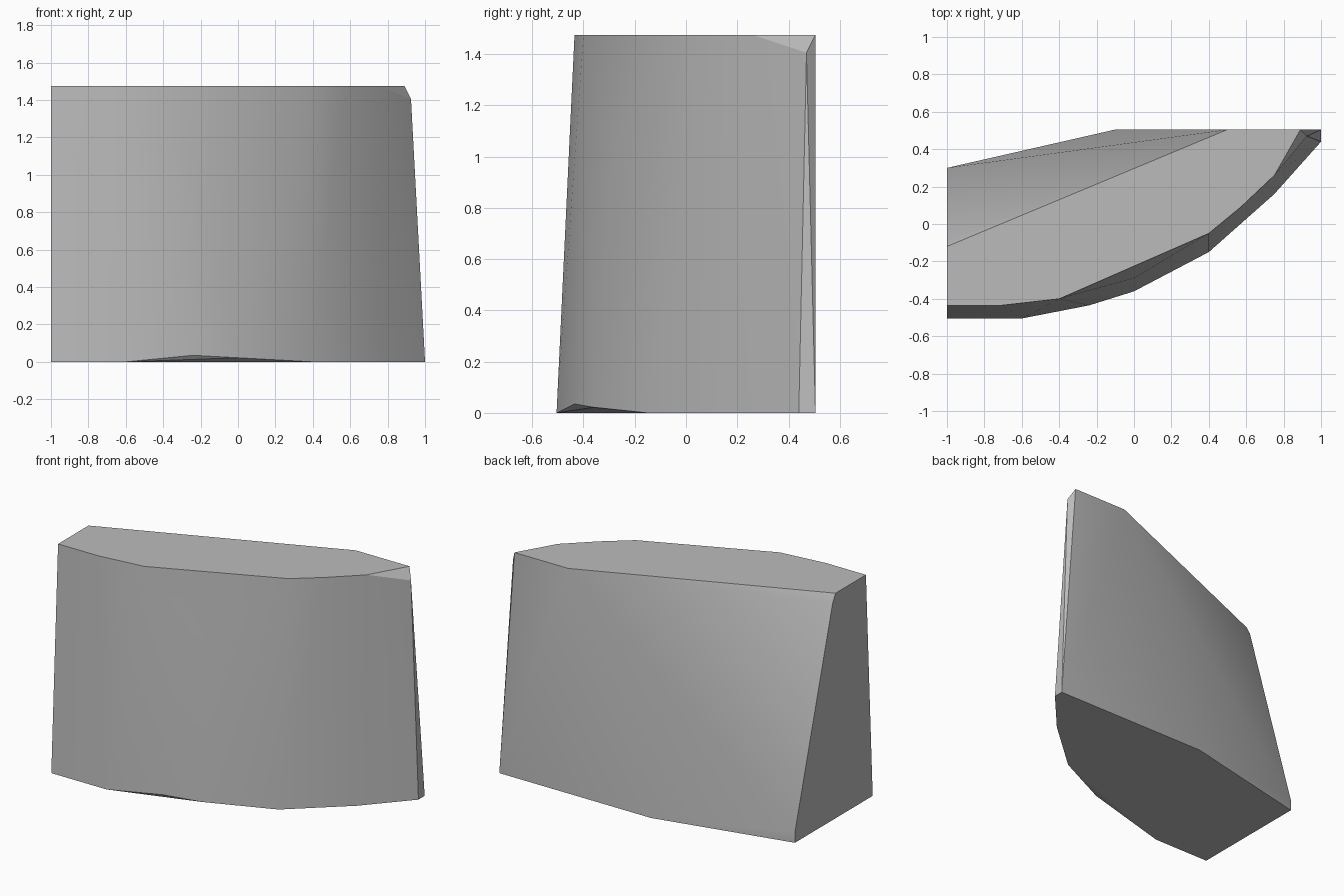
import bpy, bmesh, math

cube = bpy.data.objects.get("Cube")
if cube:
    bpy.data.objects.remove(cube, do_unlink=True)

# Single grey stone colour
stone = bpy.data.materials.new("stone_grey")
stone.use_nodes = True
GREY = (0.5, 0.5, 0.5, 1)
stone.diffuse_color = GREY
stone.node_tree.nodes["Principled BSDF"].inputs["Base Color"].default_value = GREY

HEIGHT = 1.475

# Outline of the base and of the narrower top
base = [(-1, -0.505), (-0.6, -0.505), (0.4, -0.15), (0.75, 0.16),
        (1, 0.44), (1, 0.505), (-0.1, 0.505), (-1, 0.3)]
top = [(-1, -0.435), (-0.71, -0.435), (-0.4, -0.4), (0.4, -0.05),
       (0.57, 0.09), (0.75, 0.26), (0.89, 0.505), (0.5, 0.505), (-1, -0.12)]

# Clipped corners and soft bulges between the two outlines
chips = [(-0.24, -0.435, 0.035), (0, -0.36, 0.022), (0, -0.29, 1.0),
         (0.925, 0.47, 1.405), (-1, 0.3, 0.07), (-1, -0.09, 1.42)]

points = [(x, y, 0) for x, y in base] + [(x, y, HEIGHT) for x, y in top] + chips

# Wrap the outlines in one faceted block
bm = bmesh.new()
for p in points:
    bm.verts.new(p)
bmesh.ops.convex_hull(bm, input=bm.verts[:])
bmesh.ops.delete(bm, geom=[v for v in bm.verts if not v.link_faces], context="VERTS")
bmesh.ops.dissolve_limit(bm, angle_limit=math.radians(0.3),
                         verts=bm.verts[:], edges=bm.edges[:])
bmesh.ops.recalc_face_normals(bm, faces=bm.faces[:])

mesh = bpy.data.meshes.new("stone_block")
bm.to_mesh(mesh)
bm.free()
mesh.materials.append(stone)
block = bpy.data.objects.new("stone_block", mesh)
bpy.context.collection.objects.link(block)

# Soft shading over the curved front, crisp rims
bpy.ops.object.select_all(action="DESELECT")
block.select_set(True)
bpy.context.view_layer.objects.active = block
bpy.ops.object.shade_smooth_by_angle(angle=math.radians(30))
